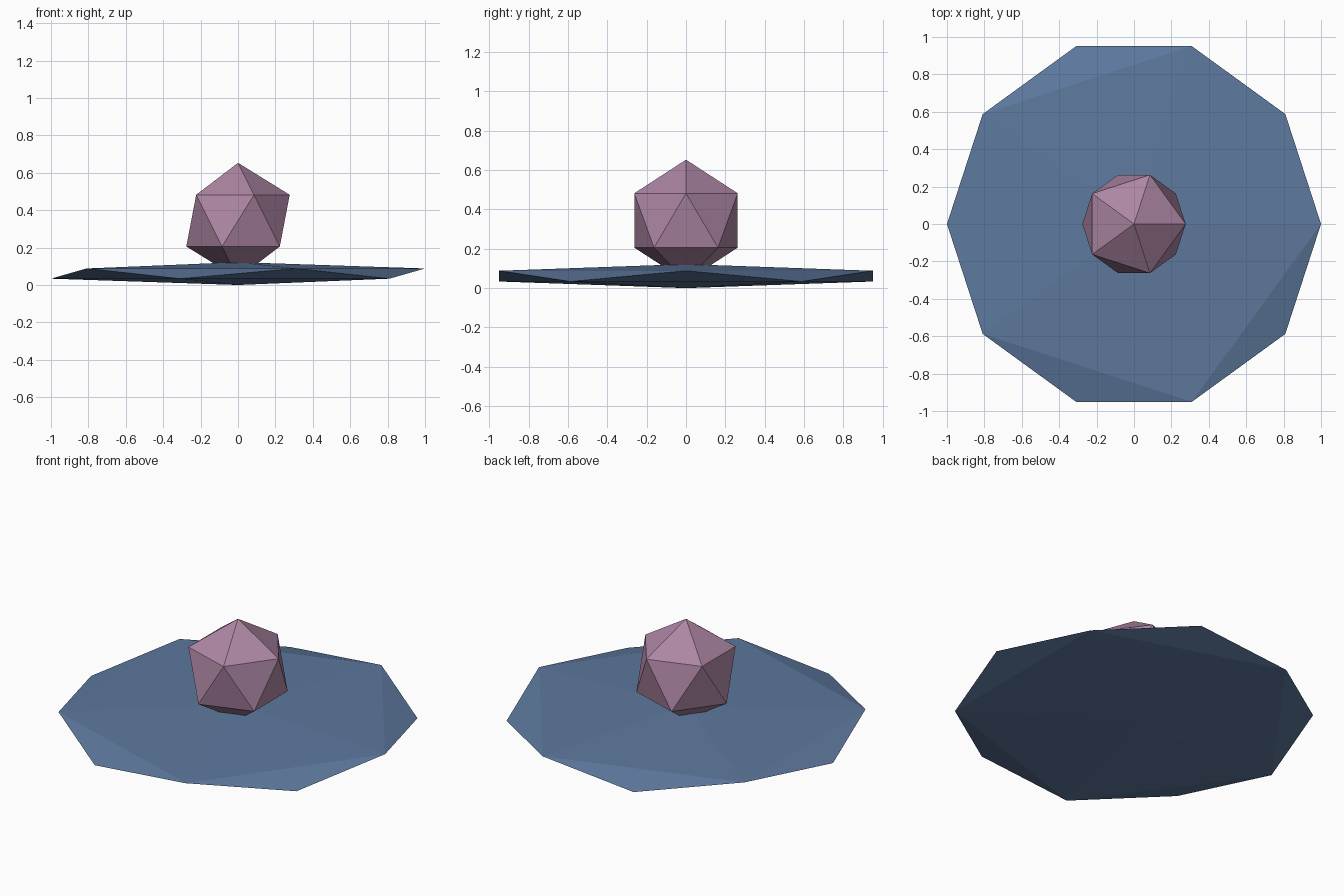
import bpy

if "Cube" in bpy.data.objects:
    bpy.data.objects.remove(bpy.data.objects["Cube"])


def faceted_part(name, z, radius, half_height, color):
    """Flat-shaded 20-sided solid, scaled vertically to half_height."""
    bpy.ops.mesh.primitive_ico_sphere_add(subdivisions=1, radius=1, location=(0, 0, z))
    ob = bpy.context.object
    ob.name = name
    ob.scale = (radius, radius, half_height)
    bpy.ops.object.transform_apply(location=False, rotation=False, scale=True)
    mat = bpy.data.materials.new(name + "_material")
    mat.diffuse_color = (*color, 1)
    mat.use_nodes = True
    mat.node_tree.nodes["Principled BSDF"].inputs["Base Color"].default_value = mat.diffuse_color
    ob.data.materials.append(mat)
    return ob


# Wide flattened base
faceted_part("base_disc", 0.061, 1.118, 0.061, (0.11, 0.19, 0.34))
# Ball sunk slightly into the base
faceted_part("ball", 0.344, 0.309, 0.309, (0.42, 0.24, 0.37))
